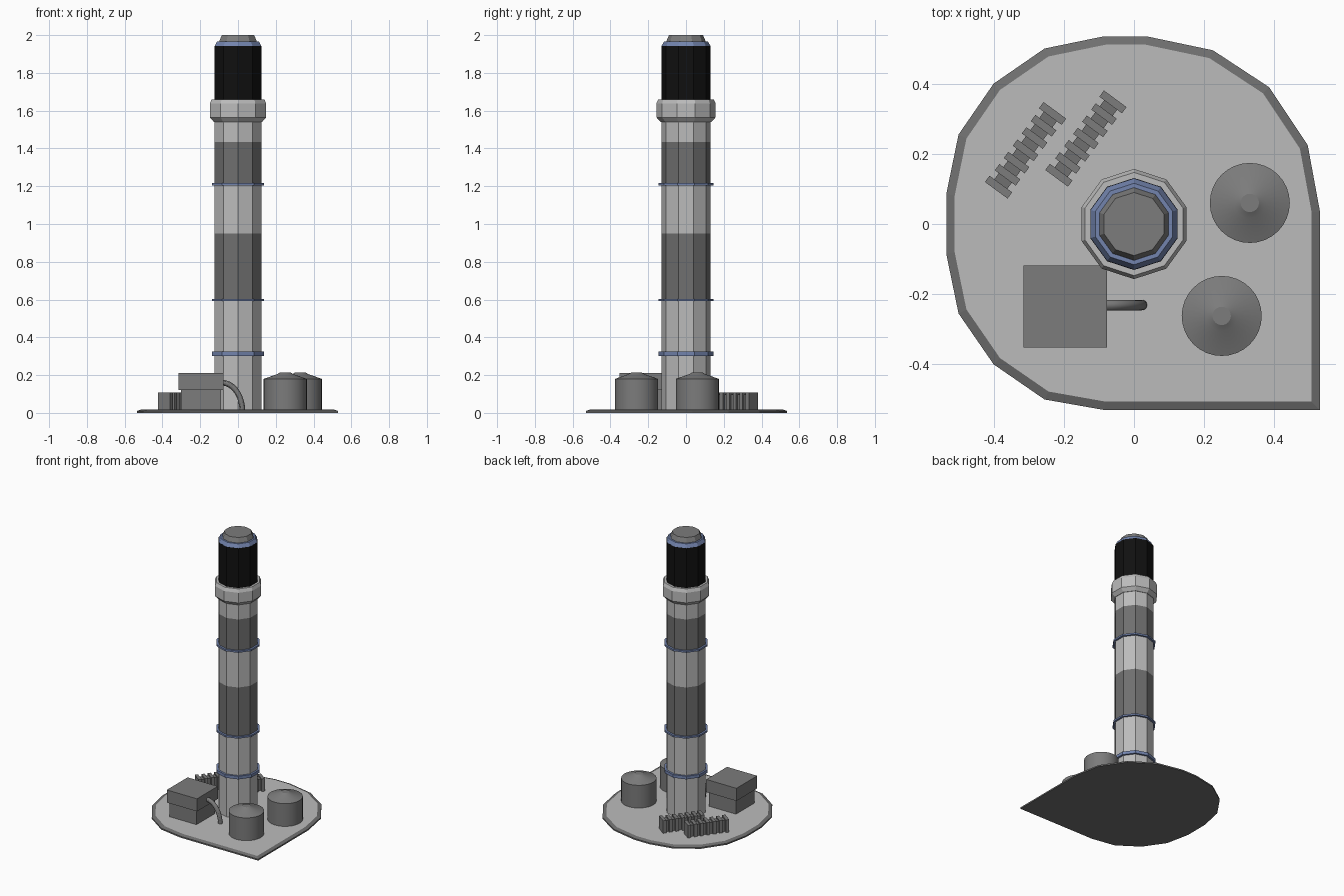
import bpy, bmesh, math
from mathutils import Matrix, Vector

if "Cube" in bpy.data.objects:
    bpy.data.objects.remove(bpy.data.objects["Cube"])


def material(name, rgb):
    m = bpy.data.materials.new(name)
    m.diffuse_color = (*rgb, 1)
    m.use_nodes = True
    m.node_tree.nodes["Principled BSDF"].inputs["Base Color"].default_value = m.diffuse_color
    return m


BLUE = material("blue_trim", (0.17, 0.23, 0.42))
BLACK = material("black_band", (0.005, 0.005, 0.005))
DARK = material("dark_grey", (0.16, 0.16, 0.16))
MID = material("mid_grey", (0.2, 0.2, 0.2))
LIGHT = material("light_grey", (0.5, 0.5, 0.5))


def finish(name, bm, mat=None):
    bmesh.ops.recalc_face_normals(bm, faces=bm.faces[:])
    me = bpy.data.meshes.new(name)
    bm.to_mesh(me)
    bm.free()
    ob = bpy.data.objects.new(name, me)
    bpy.context.collection.objects.link(ob)
    if mat:
        me.materials.append(mat)
    return ob


def loft(name, rings, mat=None):
    """Closed solid skinned through a stack of point rings."""
    bm = bmesh.new()
    loops = [[bm.verts.new(p) for p in ring] for ring in rings]
    n = len(loops[0])
    for a, b in zip(loops, loops[1:]):
        for i in range(n):
            j = (i + 1) % n
            bm.faces.new((a[i], a[j], b[j], b[i]))
    bm.faces.new(loops[0][::-1])
    bm.faces.new(loops[-1])
    return finish(name, bm, mat)


def turned(name, profile, sides=10, centre=(0, 0), mat=None):
    """Regular prism stack from (radius, z) pairs, one corner on +y."""
    angs = [math.pi / 2 + math.tau * i / sides for i in range(sides)]
    return loft(name, [[(centre[0] + r * math.cos(a), centre[1] + r * math.sin(a), z)
                        for a in angs] for r, z in profile], mat)


def add_box(bm, size, pos, angle=0):
    bmesh.ops.create_cube(bm, size=1, matrix=Matrix.Translation(pos)
                          @ Matrix.Rotation(angle, 4, 'Z') @ Matrix.Diagonal((*size, 1)))


def smooth(ob):
    bpy.ops.object.select_all(action='DESELECT')
    ob.select_set(True)
    bpy.context.view_layer.objects.active = ob
    bpy.ops.object.shade_smooth_by_angle(angle=math.radians(30))


# ground plate: rounded outline with one square corner and a sloped rim
outline = [(0.53, -0.53), (0.53, 0.035), (0.495, 0.225), (0.385, 0.39), (0.225, 0.495),
           (0.035, 0.535), (-0.085, 0.535), (-0.255, 0.5), (-0.4, 0.4), (-0.5, 0.255),
           (-0.535, 0.085), (-0.535, -0.085), (-0.5, -0.255), (-0.4, -0.4),
           (-0.255, -0.5), (-0.085, -0.53)]
plate = loft("ground_plate", [[(x * s, y * s, z) for x, y in outline]
                              for s, z in ((1, 0), (1, 0.01), (0.955, 0.018))], DARK)
plate.data.materials.append(LIGHT)
for f in plate.data.polygons:
    if f.normal.z > 0.99:
        f.material_index = 1

# tower shaft in alternating light and dark sections
R = 0.131
levels = [0.01, 0.6, 0.95, 1.21, 1.435, 1.56]
for i, (z0, z1) in enumerate(zip(levels, levels[1:])):
    turned(f"shaft_section_{i + 1}", [(R, z0), (R, z1)], mat=DARK if i % 2 else LIGHT)

# blue hoops
for i, (z0, z1) in enumerate(((0.302, 0.324), (0.592, 0.604), (1.204, 1.216))):
    turned(f"hoop_{i + 1}", [(0.145, z0), (0.145, z1)], mat=BLUE)

# collar, black head, blue trim and cap
turned("collar", [(0.134, 1.54), (0.157, 1.565), (0.157, 1.637), (0.147, 1.66)], mat=LIGHT)
turned("head", [(R, 1.65), (R, 1.942)], mat=BLACK)
turned("head_trim", [(R, 1.94), (0.116, 1.967)], mat=BLUE)
turned("cap", [(0.105, 1.96), (0.103, 1.97), (0.09, 2.0)], mat=MID)

# storage tanks
for i, c in enumerate(((0.33, 0.06), (0.25, -0.262))):
    smooth(turned(f"tank_{i + 1}", [(0.114, 0.01), (0.114, 0.18), (0.043, 0.205),
                                    (0.026, 0.215)], 32, c, MID))

# utility building: narrower base under a wider top
for name, inset, z0, z1 in (("building_base", 0.012, 0.01, 0.12), ("building_top", 0, 0.12, 0.21)):
    bm = bmesh.new()
    add_box(bm, (0.238 - 2 * inset, 0.234 - 2 * inset, z1 - z0),
            (-0.196, -0.235, (z0 + z1) / 2))
    finish(name, bm, MID)

# bent pipe from the building to the ground
rings = []
for k in range(10):
    t = math.pi / 2 * k / 9
    p = Vector((-0.085 + 0.108 * math.sin(t), -0.231, 0.01 + 0.15 * math.cos(t)))
    n = Vector((0.15 * math.sin(t), 0, 0.108 * math.cos(t))).normalized()
    rings.append([p + 0.015 * (n * math.cos(a) + Vector((0, 1, 0)) * math.sin(a))
                  for a in (math.tau * j / 12 for j in range(12))])
smooth(loft("pipe", rings, MID))

# two finned radiators
for i, (a, b) in enumerate((((-0.386, 0.105), (-0.232, 0.315)), ((-0.214, 0.139), (-0.06, 0.348)))):
    a, b = Vector(a), Vector(b)
    d = b - a
    ang = math.atan2(d.y, d.x)
    bm = bmesh.new()
    for k in range(7):
        p = a + d * k / 6
        add_box(bm, (0.022, 0.08 if k in (0, 6) else 0.074, 0.098), (p.x, p.y, 0.059), ang)
    finish(f"radiator_fins_{i + 1}", bm, MID)
    bm = bmesh.new()
    mid = (a + b) / 2
    add_box(bm, (d.length, 0.046, 0.088), (mid.x, mid.y, 0.054), ang)
    finish(f"radiator_core_{i + 1}", bm, DARK)
